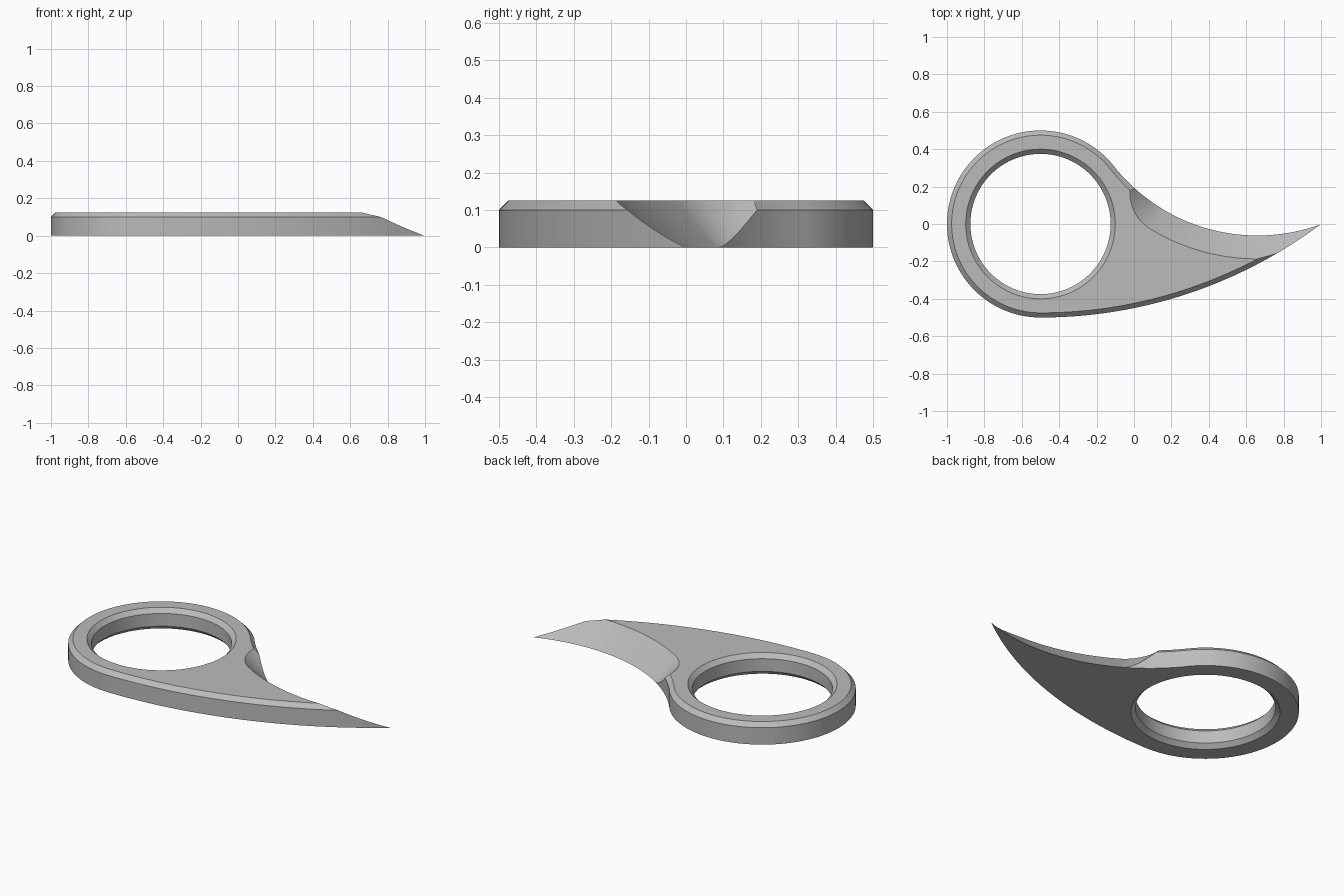
import bpy, bmesh, math
from mathutils import Vector

if "Cube" in bpy.data.objects:
    bpy.data.objects.remove(bpy.data.objects["Cube"])

HEIGHT, CHAMFER = 0.125, 0.025
RING_C, RING_R = Vector((-0.5, 0)), 0.5      # finger ring
BELLY_C, BELLY_R = Vector((-0.5, 2)), 2.5    # long convex edge
BLADE_C, BLADE_R = Vector((0.66, 0.92)), 0.981  # concave cutting edge


def arc(c, r, a0, a1, n):
    """Points on an arc, both ends included."""
    return [c + r * Vector((math.cos(a), math.sin(a)))
            for a in (a0 + (a1 - a0) * i / n for i in range(n + 1))]


def angle(v):
    return math.atan2(v.y, v.x)


def outline(inset):
    """Closed outline of the body, offset inward."""
    rb, ru = BELLY_R - inset, BLADE_R + inset
    # the tip is the lower crossing of the two long arcs
    d = BLADE_C - BELLY_C
    along = (d.length_squared + rb ** 2 - ru ** 2) / (2 * d.length)
    side = math.sqrt(rb ** 2 - along ** 2)
    u = d.normalized()
    tip = BELLY_C + u * along + Vector((u.y, -u.x)) * side
    join = angle(BLADE_C - RING_C)
    belly = arc(BELLY_C, rb, -math.pi / 2, angle(tip - BELLY_C), 48)
    blade = arc(BLADE_C, ru, angle(tip - BLADE_C), join - math.pi, 48)
    ring = arc(RING_C, RING_R - inset, join, 1.5 * math.pi, 80)
    return belly + blade[1:] + ring[1:-1]


def loft(name, sections):
    """Solid through matching closed sections, given as (points, z)."""
    bm = bmesh.new()
    loops = [[bm.verts.new((p.x, p.y, z)) for p in pts] for pts, z in sections]
    n = len(loops[0])
    for low, high in zip(loops, loops[1:]):
        for i in range(n):
            j = (i + 1) % n
            bm.faces.new((low[i], low[j], high[j], high[i]))
    bm.faces.new(loops[0][::-1])
    bm.faces.new(loops[-1])
    bmesh.ops.recalc_face_normals(bm, faces=bm.faces)
    mesh = bpy.data.meshes.new(name)
    bm.to_mesh(mesh)
    bm.free()
    obj = bpy.data.objects.new(name, mesh)
    bpy.context.collection.objects.link(obj)
    return obj


def groove(z):
    """Track of a conical cutter following the blade edge, at height z."""
    path_r, r = BLADE_R - 0.1, 0.1 + z + 0.0005
    start, end = math.radians(-121.2), math.radians(-30)
    outer = arc(BLADE_C, path_r + r, end, start, 80)
    centre = arc(BLADE_C, path_r, start, start, 1)[0]
    cap = arc(centre, r, start, start - math.pi, 40)
    inner = arc(BLADE_C, path_r - r, start, end, 80)
    return outer + cap[1:-1] + inner


# Body with a bevelled top rim
body = loft("ring_blade", [(outline(0), 0), (outline(0), HEIGHT - CHAMFER),
                           (outline(CHAMFER), HEIGHT)])

# Finger hole, bevelled at both ends
hole_profile = [(0.425, -0.025), (0.375, 0.025), (0.375, 0.1), (0.425, 0.15)]
hole = loft("hole_cutter", [(arc(RING_C, r, 0, math.tau, 96)[:-1], z)
                            for r, z in hole_profile])

# Sloped blade bevel with a rounded start
bevel = loft("bevel_cutter", [(groove(z), z) for z in (-0.05, 0.2)])

for cutter in (hole, bevel):
    cutter.hide_render = True
    mod = body.modifiers.new(cutter.name, 'BOOLEAN')
    mod.operation = 'DIFFERENCE'
    mod.solver = 'EXACT'
    mod.object = cutter

bpy.ops.object.select_all(action='DESELECT')
body.select_set(True)
bpy.context.view_layer.objects.active = body
for mod in list(body.modifiers):
    bpy.ops.object.modifier_apply(modifier=mod.name)
for cutter in (hole, bevel):
    bpy.data.objects.remove(cutter)

# Plain grey metal
grey = bpy.data.materials.new("grey_metal")
grey.use_nodes = True
colour = (0.5, 0.5, 0.5, 1)
grey.diffuse_color = colour
grey.node_tree.nodes["Principled BSDF"].inputs["Base Color"].default_value = colour
body.data.materials.clear()
body.data.materials.append(grey)

bpy.ops.object.shade_smooth_by_angle(angle=math.radians(25))
